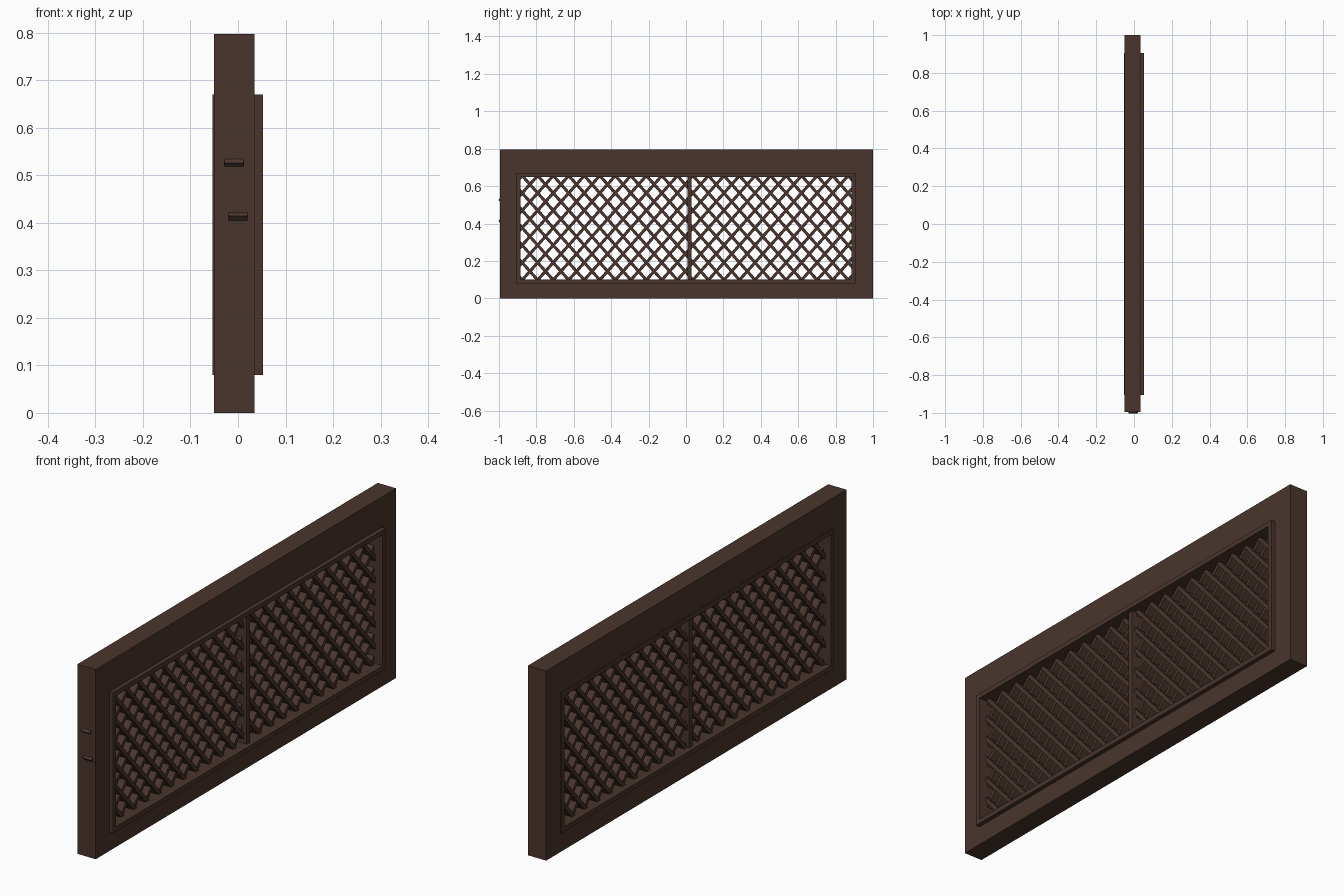
import bpy, bmesh, math
from mathutils import Vector

if "Cube" in bpy.data.objects:
    bpy.data.objects.remove(bpy.data.objects["Cube"])

wood = bpy.data.materials.new("dark brown wood")
wood.diffuse_color = (0.068, 0.036, 0.027, 1)
wood.use_nodes = True
wood.node_tree.nodes["Principled BSDF"].inputs["Base Color"].default_value = wood.diffuse_color


def finish(name, bm):
    bmesh.ops.recalc_face_normals(bm, faces=bm.faces)
    me = bpy.data.meshes.new(name)
    bm.to_mesh(me)
    bm.free()
    me.materials.append(wood)
    ob = bpy.data.objects.new(name, me)
    bpy.context.collection.objects.link(ob)
    return ob


def prism(bm, pts, x0, x1):
    """Extrude a polygon in the y-z plane from x0 to x1."""
    a = [bm.verts.new((x0, y, z)) for y, z in pts]
    b = [bm.verts.new((x1, y, z)) for y, z in pts]
    bm.faces.new(a)
    bm.faces.new(b[::-1])
    n = len(pts)
    for i in range(n):
        j = (i + 1) % n
        bm.faces.new((a[i], a[j], b[j], b[i]))


def rect(y0, y1, z0, z1):
    return [(y0, z0), (y1, z0), (y1, z1), (y0, z1)]


def ring(name, outer, inner, x0, x1):
    """Rectangular border with an open middle."""
    bm = bmesh.new()
    loops = [[bm.verts.new((x, y, z)) for y, z in rect(*r)]
             for r, x in ((outer, x0), (inner, x0), (inner, x1), (outer, x1))]
    for k in range(4):
        p, q = loops[k], loops[(k + 1) % 4]
        for i in range(4):
            j = (i + 1) % 4
            bm.faces.new((p[i], p[j], q[j], q[i]))
    return finish(name, bm)


# Outer frame and raised inner trim
ring("outer_frame", (-0.995, 1.0, 0, 0.797), (-0.895, 0.895, 0.09, 0.66), -0.05, 0.035)
ring("inner_trim", (-0.905, 0.905, 0.08, 0.67), (-0.885, 0.885, 0.10, 0.65), -0.054, 0.053)

# Middle upright bar
bm = bmesh.new()
prism(bm, rect(0.008, 0.03, 0.09, 0.66), -0.035, 0.035)
finish("middle_bar", bm)

# Diagonal lattice slats, one layer for each direction
SLOPE, STEP, WIDE = 1.12, 0.083, 0.016
Y, Z0, Z1 = 0.892, 0.093, 0.657


def lattice(name, sign, z_at_end, xc):
    bm = bmesh.new()
    d = Vector((1, sign * SLOPE)).normalized()
    n = Vector((-d.y, d.x)) * WIDE / 2
    for k in range(-12, 40):
        base = -1 + k * STEP          # y where the slat meets z_at_end
        ys = sorted(base + sign * (z - z_at_end) / SLOPE for z in (Z0, Z1))
        ya, yb = max(ys[0], -Y), min(ys[1], Y)
        if k == 0:
            ya = -0.997               # this slat pokes through the frame end
        if yb - ya < 0.01:
            continue
        p, q = [Vector((y, z_at_end + sign * SLOPE * (y - base))) for y in (ya, yb)]
        prism(bm, [p - n, q - n, q + n, p + n], xc - 0.02, xc + 0.02)
    finish(name, bm)


lattice("rising_slats", 1, 0.517, -0.008)
lattice("falling_slats", -1, 0.423, 0.0)
